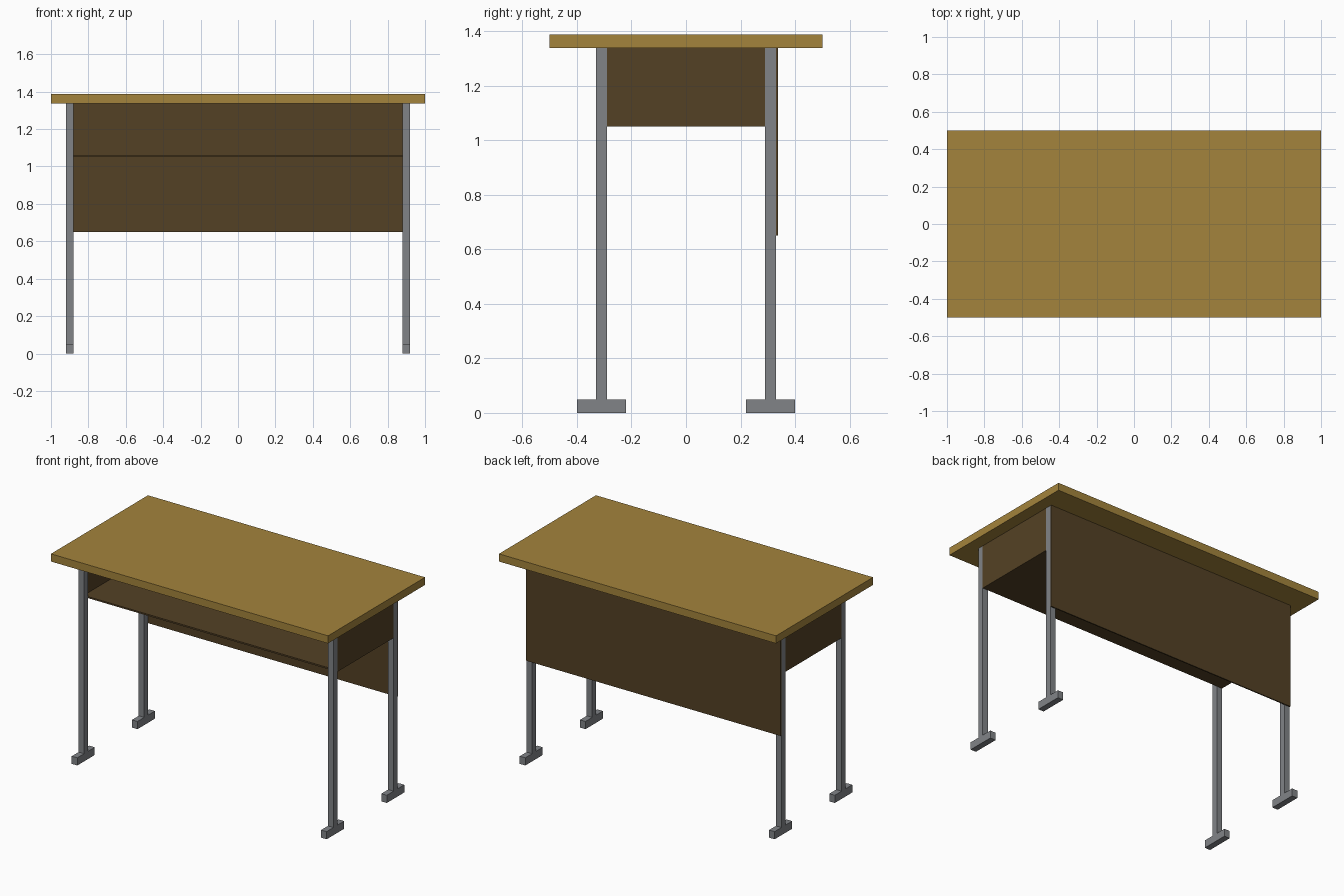
import bpy

if "Cube" in bpy.data.objects:
    bpy.data.objects.remove(bpy.data.objects["Cube"])


def material(name, rgb):
    m = bpy.data.materials.new(name)
    m.diffuse_color = (*rgb, 1.0)
    m.use_nodes = True
    m.node_tree.nodes["Principled BSDF"].inputs["Base Color"].default_value = m.diffuse_color
    return m


oak = material("light_wood", (0.37, 0.23, 0.045))
walnut = material("dark_wood", (0.088, 0.053, 0.018))
steel = material("grey_metal", (0.22, 0.23, 0.245))


def box(name, mat, x, y, z):
    """Box from (min, max) ranges on each axis."""
    centre = [(a + b) / 2 for a, b in (x, y, z)]
    bpy.ops.mesh.primitive_cube_add(size=1, location=centre)
    ob = bpy.context.object
    ob.name = name
    ob.scale = [b - a for a, b in (x, y, z)]
    bpy.ops.object.transform_apply(location=False, rotation=False, scale=True)
    ob.data.materials.append(mat)
    return ob


def span(sign, a, b):
    return tuple(sorted((sign * a, sign * b)))


# Table top
box("table_top", oak, (-1, 1), (-0.5, 0.5), (1.337, 1.387))

# Modesty panel behind the rear legs
box("back_panel", walnut, (-0.92, 0.92), (0.33, 0.338), (0.65, 1.337))

# Book shelf under the top, open at the front
box("shelf", walnut, (-0.92, 0.92), (-0.29, 0.29), (1.05, 1.06))

for sx, side in ((-1, "left"), (1, "right")):
    # Shelf side, flush with the outer leg faces
    box(f"{side}_side_panel", walnut, span(sx, 0.91, 0.92), (-0.29, 0.29), (1.06, 1.337))
    # Legs with long flat feet
    for sy, end in ((-1, "front"), (1, "back")):
        box(f"{end}_{side}_leg", steel, span(sx, 0.88, 0.92), span(sy, 0.29, 0.33), (0.05, 1.337))
        box(f"{end}_{side}_foot", steel, span(sx, 0.88, 0.92), span(sy, 0.22, 0.40), (0, 0.05))
